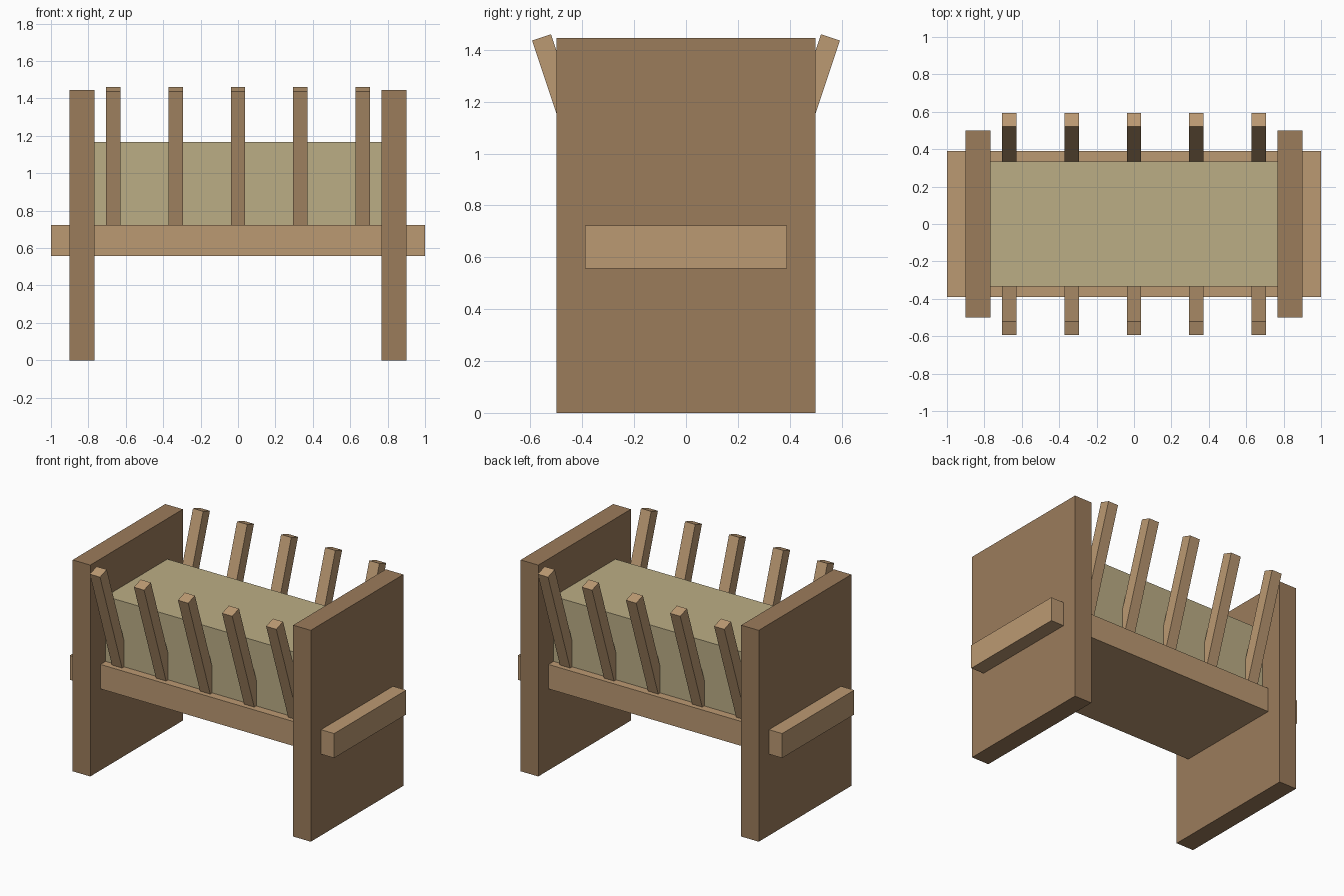
import bpy
from math import radians, sin, cos
from mathutils import Matrix

if "Cube" in bpy.data.objects:
    bpy.data.objects.remove(bpy.data.objects["Cube"])


def material(name, color):
    m = bpy.data.materials.new(name)
    m.diffuse_color = (*color, 1)
    m.use_nodes = True
    m.node_tree.nodes["Principled BSDF"].inputs["Base Color"].default_value = m.diffuse_color
    return m


dark_wood = material("dark_wood", (0.33, 0.20, 0.105))
light_wood = material("light_wood", (0.50, 0.32, 0.17))
hay = material("hay", (0.50, 0.42, 0.235))


def box(name, size, centre, mat, tilt=0.0):
    bpy.ops.mesh.primitive_cube_add(size=1)
    ob = bpy.context.object
    ob.name = name
    ob.data.transform(Matrix.Diagonal((*size, 1)))
    ob.location = centre
    ob.rotation_euler.x = tilt
    ob.data.materials.append(mat)
    return ob


# Upright end panels
for side, label in ((-1, "left"), (1, "right")):
    box(f"{label}_end_panel", (0.133, 1.0, 1.445), (side * 0.834, 0, 0.7225), dark_wood)

# Shelf whose ends pass through the panels
box("shelf", (2.0, 0.778, 0.167), (0, 0, 0.64), light_wood)

# Block of hay resting on the shelf
box("hay_block", (1.536, 0.667, 0.446), (0, 0, 0.945), hay)

# Slats leaning outward along front and back, their feet sunk into the shelf
angle, width, length = radians(18.5), 0.077, 0.78
top_y, top_z = 0.557, 1.448
cy = top_y - sin(angle) * length / 2
cz = top_z - cos(angle) * length / 2
for side, label in ((-1, "front"), (1, "back")):
    for i in range(5):
        box(f"{label}_slat_{i + 1}", (width, width, length),
            ((i - 2) / 3, side * cy, cz), light_wood, -side * angle)
